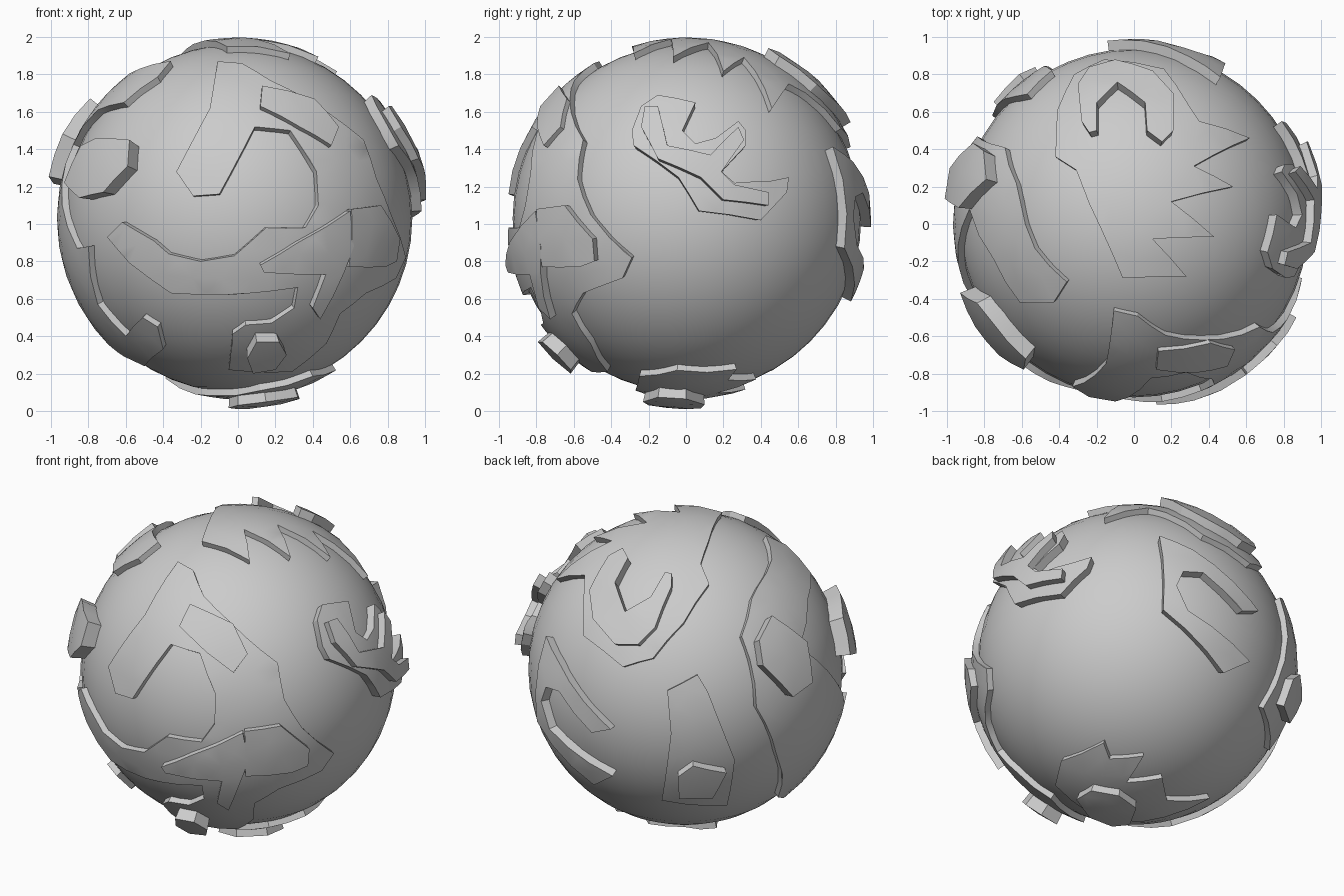
import bpy, bmesh, math
from mathutils import Vector
from mathutils.geometry import delaunay_2d_cdt

if "Cube" in bpy.data.objects:
    bpy.data.objects.remove(bpy.data.objects["Cube"])

C = Vector((0, 0.005, 1.03))
SEA, LAND, PEAK = 0.932, 0.968, 1.02


def view_axes(az, el):
    """Right, up and towards-viewer axes of a view direction (degrees)."""
    a, e = math.radians(az), math.radians(el)
    return (Vector((math.cos(a), math.sin(a), 0)),
            Vector((-math.sin(a) * math.sin(e), math.cos(a) * math.sin(e), math.cos(e))),
            Vector((math.sin(a) * math.cos(e), -math.cos(a) * math.cos(e), math.sin(e))))


# drawing planes: axes and offset of the sphere centre in that plane
VIEWS = {
    'F': (view_axes(0, 0), (C.x, C.z)),        # front
    'R': (view_axes(90, 0), (C.y, C.z)),       # right
    'T': (view_axes(0, 90), (C.x, C.y)),       # top
    'A': (view_axes(37, 29), (0, 0)),          # front right, above
    'B': (view_axes(217, 29), (0, 0)),         # back left, above
    'K': (view_axes(143, -26), (0, 0)),        # back right, below
    'D': ((Vector((1, 0, 0)), Vector((0, 1, 0)), Vector((0, 0, -1))), (C.x, C.y)),  # underside
}


def on_sphere(view, p, r):
    (rt, up, to), o = VIEWS[view]
    a, b = p[0] - o[0], p[1] - o[1]
    d = math.sqrt(max(0.0, r * r - a * a - b * b))
    return (rt * a + up * b + to * d).normalized()


def plate(name, r, *parts):
    """Raised land: outline drawn in one or more views, laid on radius r."""
    dirs = [on_sphere(v, p, r) for v, pts in parts for p in pts]
    n = sum(dirs, Vector()).normalized()
    u = n.orthogonal().normalized()
    w = n.cross(u)

    def flat(d):
        ang = math.acos(max(-1, min(1, d.dot(n))))
        t = Vector((d.dot(u), d.dot(w)))
        return t.normalized() * ang if t.length > 1e-6 else Vector((0, 0))

    def lift(q):
        ang = q.length
        if ang < 1e-6:
            return n.copy()
        q = q / ang
        return n * math.cos(ang) + (u * q.x + w * q.y) * math.sin(ang)

    corners = [flat(d) for d in dirs]
    area = sum(a.x * b.y - a.y * b.x for a, b in zip(corners, corners[1:] + corners[:1]))
    if area < 0:
        corners.reverse()
    ring = []
    for a, b in zip(corners, corners[1:] + corners[:1]):
        k = max(1, math.ceil((b - a).length / 0.2))
        ring += [a.lerp(b, i / k) for i in range(k)]
    m = len(ring)
    grid = []
    for i in range(-13, 14):
        for j in range(-13, 14):
            q = Vector((i * 0.12, j * 0.12))
            if min((q - s).length for s in ring) > 0.05:
                grid.append(q)
    vs, _, fs, *_ = delaunay_2d_cdt(ring + grid, [], [list(range(m))], 1, 1e-5)
    bm = bmesh.new()
    top = [bm.verts.new(C + lift(v) * r) for v in vs]
    low = {}
    directed = {(f[i], f[(i + 1) % len(f)]) for f in fs for i in range(len(f))}
    for f in fs:
        bm.faces.new([top[i] for i in f])
    for a, b in directed:
        if (b, a) not in directed:
            for i in (a, b):
                if i not in low:
                    low[i] = bm.verts.new(C + lift(vs[i]) * (SEA - 0.03))
            bm.faces.new((top[b], top[a], low[a], low[b]))
    for v in [v for v in bm.verts if not v.link_faces]:
        bm.verts.remove(v)
    me = bpy.data.meshes.new(name)
    bm.to_mesh(me)
    bm.free()
    ob = bpy.data.objects.new(name, me)
    bpy.context.collection.objects.link(ob)
    smooth(ob)


def smooth(ob):
    bpy.ops.object.select_all(action='DESELECT')
    ob.select_set(True)
    bpy.context.view_layer.objects.active = ob
    bpy.ops.object.shade_smooth_by_angle(angle=math.radians(30))


# ocean globe
bpy.ops.mesh.primitive_uv_sphere_add(segments=48, ring_count=24, radius=SEA, location=C)
bpy.context.object.name = 'ocean_globe'
smooth(bpy.context.object)

# front continent with its long western arm, and its ranges
plate('front_continent', LAND,
      ('F', [(-.11, 1.87), (.02, 1.86), (.17, 1.77)]),
      ('R', [(-.62, 1.67), (-.55, 1.45), (-.58, 1.24), (-.51, 1.05), (-.29, .82), (-.34, .71),
             (-.55, .63), (-.61, .52), (-.51, .36), (-.42, .21)]),
      ('F', [(-.05, .22), (-.03, .41), (.04, .46), (.18, .47), (.30, .55), (.32, .66), (.17, .64),
             (-.07, .62), (-.36, .63), (-.58, .79), (-.70, .93), (-.62, 1.01), (-.45, .91),
             (-.37, .84), (-.2, .80), (-.02, .83), (.15, .98), (.36, .98), (.43, 1.1), (.42, 1.28),
             (.28, 1.5), (.09, 1.52), (-.10, 1.16), (-.24, 1.15), (-.33, 1.28), (-.15, 1.62)]))
plate('front_star_range', 1.01,
      ('F', [(.12, .78), (.32, .9), (.6, 1.07), (.62, .88), (.44, .49), (.40, .55), (.47, .73), (.14, .74)]))
plate('front_east_range', 1.01,
      ('R', [(-.80, 1.08), (-.65, 1.1), (-.5, .92), (-.49, .8), (-.57, .77), (-.77, .77)]))
plate('front_north_range', 0.995,
      ('F', [(.13, 1.74), (.41, 1.67), (.54, 1.52), (.5, 1.42), (.33, 1.52), (.12, 1.63)]))
plate('front_south_peak', 1.04,
      ('F', [(.05, .28), (.1, .37), (.22, .37), (.26, .3), (.2, .22), (.08, .2)]))

# left continent, ending in a hook at the lower front
plate('left_continent', LAND,
      ('T', [(-.43, -.42), (-.36, -.31), (-.53, -.13), (-.61, .13), (-.63, .22), (-.69, .41)]),
      ('B', [(.39, -.30), (.51, -.56), (.53, -.79)]),
      ('F', [(-.5, .24), (-.40, .33), (-.43, .45), (-.51, .5), (-.6, .40), (-.75, .57), (-.80, .88),
             (-.86, .87), (-.94, 1.1)]),
      ('T', [(-.88, .08), (-.75, -.19), (-.61, -.42)]))
plate('left_peak', 1.045,
      ('B', [(.49, .24), (.70, .09), (.73, -.15), (.61, -.24), (.43, -.06), (.41, .09)]))
plate('left_front_peak', 1.02,
      ('F', [(-.93, 1.22), (-.84, 1.42), (-.76, 1.46), (-.58, 1.45), (-.59, 1.31), (-.72, 1.17), (-.85, 1.14)]))

# winding island on the right, in two steps
plate('right_island', 0.985,
      ('R', [(-.29, 1.5), (-.24, 1.63), (-.15, 1.69), (.05, 1.65), (-.02, 1.5), (.05, 1.43), (.16, 1.46),
             (.28, 1.55), (.32, 1.5), (.32, 1.42), (.19, 1.28), (.26, 1.22), (.45, 1.23), (.55, 1.25),
             (.54, 1.17), (.4, 1.02), (.07, 1.07), (-.04, 1.25), (-.28, 1.42)]))
plate('right_range', 1.03,
      ('R', [(-.22, 1.63), (-.15, 1.63), (-.1, 1.42), (.13, 1.37), (.28, 1.52), (.31, 1.45), (.19, 1.28),
             (.26, 1.21), (.44, 1.17), (.44, 1.1), (.2, 1.13), (.08, 1.25), (-.15, 1.35), (-.24, 1.52)]))

# top continent with spiked coast and horseshoe range
plate('top_continent', LAND,
      ('T', [(-.42, .36), (-.41, .61), (-.32, .80), (-.16, .88), (.16, .83), (.29, .64), (.35, .55),
             (.62, .46), (.32, .31), (.53, .20), (.20, .12), (.43, -.07), (.10, -.08), (.28, -.28),
             (-.06, -.29), (-.24, .11), (-.31, .29)]))
plate('top_horseshoe_range', 1.02,
      ('T', [(-.30, .75), (-.28, .55), (-.24, .49), (-.2, .5), (-.2, .65), (-.09, .76), (.06, .65),
             (.07, .5), (.15, .44), (.21, .5), (.21, .7), (.1, .82), (-.1, .88), (-.24, .84)]))

# back continents
plate('back_hook_continent', 0.985,
      ('K', [(.10, .74), (.3, .66), (.65, .37), (.70, .31), (.6, .3), (.36, .52), (.24, .52),
             (.20, .43), (.27, .28), (.65, 0), (.49, -.08), (.12, .28)]))
plate('back_left_continent', LAND,
      ('B', [(-.14, -.2), (.04, -.11), (.1, -.21), (.26, -.6), (.22, -.85), (-.17, -.82), (-.12, -.45)]))
plate('back_left_peak', PEAK,
      ('B', [(-.08, -.70), (.01, -.64), (.21, -.68), (.13, -.82), (-.07, -.82)]))

# south polar land
plate('south_continent', LAND,
      ('K', [(-.45, -.61), (-.21, -.51), (-.17, -.60), (.03, -.58), (-.06, -.73), (.15, -.70),
             (.19, -.82), (.45, -.79)]),
      ('D', [(-.15, -.12), (.12, -.27), (.4, -.25)]))
plate('south_peak', PEAK,
      ('D', [(-.05, -.1), (.05, .08), (.2, .1), (.33, 0), (.32, -.15), (.15, -.23), (0, -.2)]))
